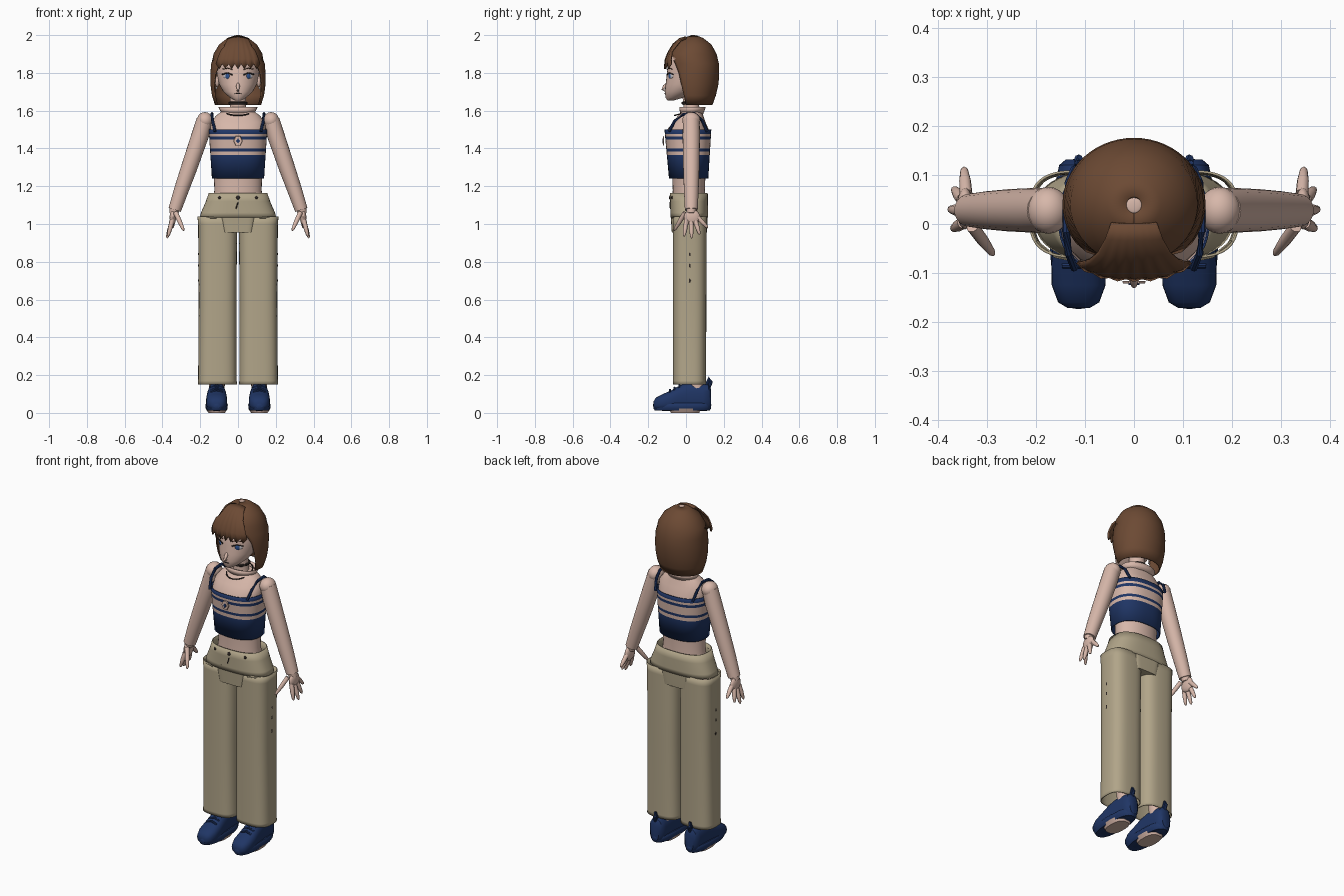
import bpy, bmesh, math
from mathutils import Vector, Matrix

cube = bpy.data.objects.get("Cube")
if cube:
    bpy.data.objects.remove(cube)


def material(name, rgb):
    m = bpy.data.materials.new(name)
    m.use_nodes = True
    m.diffuse_color = (*rgb, 1)
    m.node_tree.nodes["Principled BSDF"].inputs["Base Color"].default_value = (*rgb, 1)
    return m


SKIN = material("skin", (.68, .475, .40))
HAIR = material("brown hair", (.15, .068, .034))
NAVY = material("navy", (.014, .036, .13))
KHAKI = material("khaki", (.44, .375, .25))
DARK = material("dark trim", (.03, .022, .02))
EYE = material("eye blue", (.03, .09, .28))
PALE = material("pale grey", (.6, .58, .6))
made = []


def finish(name, bm, mats, rule=None, thick=0):
    bmesh.ops.recalc_face_normals(bm, faces=bm.faces)
    if rule:
        for f in bm.faces:
            f.material_index = rule(f.calc_center_median())
    me = bpy.data.meshes.new(name)
    bm.to_mesh(me)
    bm.free()
    for m in mats if isinstance(mats, (list, tuple)) else [mats]:
        me.materials.append(m)
    ob = bpy.data.objects.new(name, me)
    bpy.context.collection.objects.link(ob)
    if thick:
        mod = ob.modifiers.new("thickness", "SOLIDIFY")
        mod.thickness = thick
    made.append(ob)
    return ob


def skin_rows(bm, rows, closed=True, caps=False):
    vs = [[bm.verts.new(p) for p in r] for r in rows]
    n = len(vs[0])
    for a, b in zip(vs, vs[1:]):
        for i in range(n if closed else n - 1):
            j = (i + 1) % n
            bm.faces.new((a[i], a[j], b[j], b[i]))
    if caps:
        bm.faces.new(vs[0])
        bm.faces.new(vs[-1])


def power(v, p):
    return math.copysign(abs(v) ** (2 / p), v)


def loft(name, rings, mats, axis="z", p=2, n=32, caps=True, rule=None, thick=0):
    """Rings are (height, centre u, centre v, radius u, radius v)."""
    rows = []
    for t, cu, cv, ru, rv in rings:
        row = []
        for i in range(n):
            a = 2 * math.pi * i / n
            u, v = cu + ru * power(math.cos(a), p), cv + rv * power(math.sin(a), p)
            row.append((u, v, t) if axis == "z" else (u, t, v))
        rows.append(row)
    bm = bmesh.new()
    skin_rows(bm, rows, True, caps)
    return finish(name, bm, mats, rule, thick)


def tube(name, pts, radii, mat, n=12):
    pts = [Vector(q) for q in pts]
    rows = []
    for i, q in enumerate(pts):
        d = (pts[min(i + 1, len(pts) - 1)] - pts[max(i - 1, 0)]).normalized()
        ref = Vector((0, 1, 0)) if abs(d.y) < .9 else Vector((1, 0, 0))
        u = d.cross(ref).normalized()
        v = d.cross(u)
        r = radii[i] if isinstance(radii, (list, tuple)) else radii
        rows.append([q + r * (u * math.cos(a) + v * math.sin(a))
                     for a in (2 * math.pi * k / n for k in range(n))])
    bm = bmesh.new()
    skin_rows(bm, rows, True, True)
    return finish(name, bm, mat)


def ball(name, loc, size, mat, rot=0, seg=20):
    bm = bmesh.new()
    bmesh.ops.create_uvsphere(bm, u_segments=seg, v_segments=seg // 2, radius=1)
    bm.transform(Matrix.Translation(loc) @ Matrix.Rotation(rot, 4, "Z")
                 @ Matrix.Diagonal((*size, 1)))
    return finish(name, bm, mat)


def ring(name, c, rx, ry, r, mat, tilt=0, n=32):
    pts = [(c[0] + rx * math.cos(a), c[1] + ry * math.sin(a), c[2] + tilt * math.sin(a))
           for a in (2 * math.pi * k / n for k in range(n + 1))]
    return tube(name, pts, r, mat, 6)


# Head, neck and face
loft("head", [(1.655, 0, -.08, .018, .018), (1.668, 0, -.062, .042, .046),
              (1.70, 0, -.03, .078, .082), (1.74, 0, 0, .1, .108),
              (1.79, 0, .02, .112, .122), (1.85, 0, .03, .118, .125),
              (1.92, 0, .035, .1, .1), (1.97, 0, .04, .05, .05)], SKIN)
tube("nose", [(0, -.095, 1.75), (0, -.113, 1.728), (0, -.125, 1.712), (0, -.105, 1.704)],
     [.006, .010, .006, .008], SKIN)
ball("mouth", (0, -.111, 1.69), (.018, .004, .003), DARK)
loft("neck", [(1.54, 0, .03, .055, .05), (1.6, 0, .03, .043, .042),
              (1.72, 0, .02, .042, .042)], SKIN)
ring("choker", (0, .027, 1.64), .044, .044, .008, DARK)
ring("necklace", (0, .015, 1.595), .068, .075, .0035, DARK, .02)

# Hair: shell with an open face, fringe and crown
shell = [(1.998, .016, .016, 0), (1.985, .055, .05, 0), (1.95, .1, .095, 0),
         (1.9, .13, .122, .02), (1.85, .142, .134, .75), (1.8, .146, .136, .95),
         (1.74, .146, .132, 1.05), (1.68, .138, .118, 1.12), (1.63, .122, .1, 1.15)]
bm = bmesh.new()
rows = []
for z, rx, ry, start in shell:
    row = []
    for i in range(41):
        a = start + (2 * math.pi - 2 * start) * i / 40
        row.append((rx * math.sin(a), .04 - ry * math.cos(a), z))
    rows.append(row)
skin_rows(bm, rows, False)
finish("hair_shell", bm, HAIR, thick=.006)
ball("crown_spot", (0, .038, 1.997), (.016, .016, .003), SKIN)
bm = bmesh.new()
rows = []
path = [(.0, 1.994, .4), (-.035, 1.984, .5), (-.07, 1.955, .64), (-.095, 1.915, .8),
        (-.112, 1.875, .93), (-.118, 1.848, 1)]
for k, (y, z, spread) in enumerate(path):
    row = []
    for i in range(29):
        x = .118 * spread * (i - 14) / 14
        tip = abs(i % 4 - 2) / 2
        drop = .026 * (1 - tip) if k == 5 else 0
        groove = .005 * tip * k / 5
        row.append((x, y + groove + 20 * abs(x) ** 3, z - drop - 3 * x * x * (k < 3)))
    rows.append(row)
skin_rows(bm, rows, False)
finish("hair_fringe", bm, HAIR, thick=.008)

# Torso and striped top
loft("waist", [(1.1, 0, .015, .135, .09), (1.18, 0, .015, .125, .085),
               (1.26, 0, .015, .128, .088)], SKIN)
loft("chest", [(1.47, 0, .01, .146, .115), (1.5, 0, .01, .148, .11),
               (1.54, 0, .018, .143, .085), (1.575, 0, .025, .115, .066),
               (1.6, 0, .03, .08, .052)], SKIN, p=2.3)
loft("collar", [(1.585, 0, .03, .082, .058), (1.62, 0, .035, .1, .066)], SKIN,
     caps=False, thick=.004)
BANDS = [1.24, 1.365, 1.385, 1.40, 1.447, 1.463, 1.476, 1.5]
rings = [(z, 0, .014 - .004 * t, .138 + .017 * t, .104 + .02 * t)
         for z, t in ((z, (z - 1.24) / .26) for z in BANDS)]


def band(c):
    return sum(c.z > z for z in BANDS[1:-1]) % 2


loft("striped_top", rings, [NAVY, SKIN], p=2.4, n=48, caps=False, rule=band, thick=.004)
loft("chest_badge", [(-.122, 0, 1.44, .022, .027), (-.116, 0, 1.44, .024, .029)], SKIN, "y", n=6)
loft("badge_centre", [(-.125, 0, 1.44, .011, .013), (-.121, 0, 1.44, .011, .013)], NAVY, "y", n=4)

# Trousers
loft("trouser_yoke", [(1.035, 0, .017, .203, .1), (1.06, 0, .017, .196, .1),
                      (1.12, 0, .016, .17, .1), (1.165, 0, .015, .155, .1)],
     KHAKI, p=2.6, n=48, caps=False, thick=.005)
loft("trouser_crotch", [(.955, 0, .018, .082, .093), (1.0, 0, .018, .09, .096),
                        (1.06, 0, .017, .1, .099)], KHAKI, p=6, n=48)
ball("trouser_button", (0, -.085, 1.14), (.01, .005, .01), DARK)
tube("fly_seam", [(0, -.085, 1.115), (-.006, -.084, 1.095), (-.012, -.083, 1.08)], .003, DARK, 6)

for s, side in ((1, "left"), (-1, "right")):
    # Eyes, brows and ears
    ball(side + "_eye", (s * .056, -.081, 1.783), (.025, .006, .015), PALE, s * .5)
    ball(side + "_iris", (s * .056, -.085, 1.783), (.013, .005, .015), EYE, s * .5)
    tube(side + "_lashes", [(s * .03, -.101, 1.79), (s * .055, -.091, 1.8),
                            (s * .084, -.068, 1.792)], .0035, DARK, 6)
    tube(side + "_brow", [(s * .03, -.1, 1.818), (s * .055, -.092, 1.825),
                          (s * .08, -.074, 1.82)], .0025, HAIR, 6)
    ball(side + "_ear", (s * .11, .005, 1.755), (.012, .018, .03), SKIN)
    ball(side + "_earring", (s * .114, -.01, 1.72), (.006, .006, .006), PALE, seg=10)

    # Shoulder, arm and strap
    ball(side + "_shoulder", (s * .175, .028, 1.548), (.043, .048, .044), SKIN)
    tube(side + "_arm", [(s * x, .028, z) for x, z in
                         ((.176, 1.55), (.2, 1.47), (.258, 1.3), (.3, 1.18), (.335, 1.075))],
         [.044, .046, .043, .039, .034], SKIN, 20)
    tube(side + "_strap", [(s * x, y, z) for x, y, z in
                           ((.122, -.09, 1.49), (.134, -.06, 1.545), (.138, -.015, 1.58),
                            (.138, .045, 1.585), (.134, .085, 1.55), (.122, .112, 1.49))],
         .008, NAVY, 8)

    # Hand
    tube(side + "_wrist", [(s * .33, .028, 1.1), (s * .341, .028, 1.055)], [.03, .024], SKIN)
    ball(side + "_palm", (s * .345, .032, 1.035), (.017, .043, .043), SKIN)
    for name, base, tip in (("thumb", (.33, -.005, 1.06), (.287, -.063, .965)),
                            ("index", (.348, .003, 1.02), (.37, -.01, .935)),
                            ("middle", (.35, .027, 1.01), (.376, .03, .925)),
                            ("ring", (.35, .05, 1.015), (.368, .072, .945)),
                            ("little", (.343, .062, 1.035), (.347, .115, .98))):
        a, b = (Vector((s * q[0], q[1], q[2])) for q in (base, tip))
        tube(f"{side}_{name}_finger", [a, a.lerp(b, .5), a.lerp(b, .9), b],
             [.013, .012, .008, .003], SKIN, 10)

    # Trouser leg with pocket rivets and side tabs
    loft(side + "_trouser_leg", [(.15, s * .109, .018, .104, .088), (.17, s * .109, .018, .102, .088),
                                 (.6, s * .108, .019, .1, .089), (1.0, s * .108, .02, .103, .09),
                                 (1.04, s * .11, .02, .105, .09)],
         KHAKI, p=2.9, n=40, caps=False, thick=.005)
    ball(side + "_pocket_rivet", (s * .098, -.073, 1.14), (.008, .006, .008), DARK, seg=10)
    tube(side + "_pocket_edge", [(s * .115, -.076, 1.032), (s * .16, -.067, 1.034),
                                 (s * .2, -.035, 1.038)], .003, KHAKI, 6)
    for z in (.7, .78, .84):
        ball(side + "_side_tab", (s * .208, .02, z), (.003, .006, .012), DARK, seg=8)
    loft(side + "_shin", [(.1, s * .112, .06, .04, .042), (.5, s * .11, .03, .055, .055),
                          (1.0, s * .1, .02, .07, .07)], SKIN, n=20)

    # Shoe
    x = s * .113
    loft(side + "_shoe", [(-.172, x, .044, .022, .016), (-.16, x, .048, .042, .032),
                          (-.125, x, .055, .055, .044), (-.08, x, .064, .056, .054),
                          (-.03, x, .078, .052, .069), (.02, x, .085, .047, .077),
                          (.09, x, .083, .046, .073), (.12, x, .08, .04, .068),
                          (.132, x, .075, .026, .052)], NAVY, "y", p=2.5, n=28)
    loft(side + "_shoe_rim", [(.012, x, -.02, .05, .145), (.025, x, -.02, .058, .153),
                              (.045, x, -.02, .059, .154), (.052, x, -.02, .054, .149)],
         NAVY, p=2.5)
    loft(side + "_sole_pad", [(0, x, -.005, .044, .075), (.022, x, -.005, .058, .085)], SKIN, p=2.6)
    for y, z in ((-.085, .12), (-.06, .131), (-.035, .144)):
        tube(side + "_lace", [(x - .032, y, z - .012), (x, y, z + .002), (x + .032, y, z - .012)],
             .006, NAVY, 8)
    tube(side + "_heel_tab", [(x, .12, .13), (x, .133, .165), (x, .125, .185), (x, .11, .15)],
         .009, NAVY, 8)

# Smooth shading with sharp edges kept
bpy.ops.object.select_all(action="DESELECT")
for ob in made:
    ob.select_set(True)
bpy.context.view_layer.objects.active = made[0]
bpy.ops.object.shade_smooth_by_angle(angle=math.radians(40))
